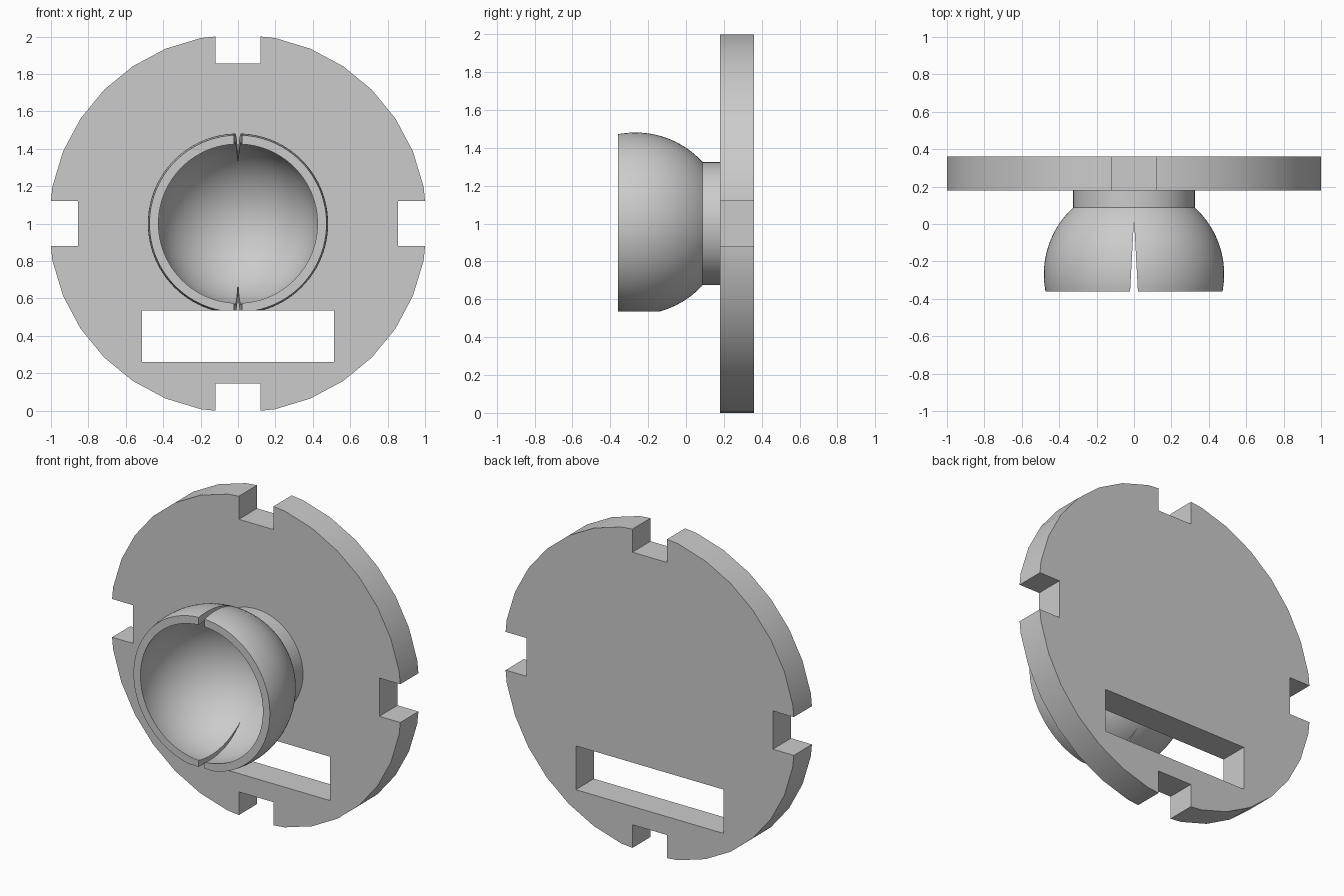
import bpy, bmesh
from math import sin, cos, pi, asin, acos
from mathutils import Matrix, Vector

if "Cube" in bpy.data.objects:
    bpy.data.objects.remove(bpy.data.objects["Cube"])

grey = bpy.data.materials.new("plain grey")
grey.use_nodes = True
GREY = (0.6, 0.6, 0.6, 1)
grey.diffuse_color = GREY
grey.node_tree.nodes["Principled BSDF"].inputs["Base Color"].default_value = GREY


def make(name, bm):
    bmesh.ops.recalc_face_normals(bm, faces=bm.faces)
    mesh = bpy.data.meshes.new(name)
    bm.to_mesh(mesh)
    bm.free()
    obj = bpy.data.objects.new(name, mesh)
    mesh.materials.append(grey)
    bpy.context.collection.objects.link(obj)
    return obj


def prism(name, points, direction):
    """Extrude a closed outline along a direction."""
    bm = bmesh.new()
    face = bm.faces.new([bm.verts.new(p) for p in points])
    ext = bmesh.ops.extrude_face_region(bm, geom=[face])
    moved = [v for v in ext["geom"] if isinstance(v, bmesh.types.BMVert)]
    bmesh.ops.translate(bm, vec=direction, verts=moved)
    return make(name, bm)


def box(x0, x1, z0, z1, y0=-1, y1=1):
    outline = [(x0, y0, z0), (x1, y0, z0), (x1, y0, z1), (x0, y0, z1)]
    return prism("cutter", outline, (0, y1 - y0, 0))


def carve(obj, cutters):
    """Subtract the cutters, bake the result and remove the cutters."""
    bpy.context.view_layer.objects.active = obj
    for cutter in cutters:
        mod = obj.modifiers.new("cut", "BOOLEAN")
        mod.operation, mod.solver, mod.object = "DIFFERENCE", "EXACT", cutter
        bpy.ops.object.modifier_apply(modifier=mod.name)
        bpy.data.objects.remove(cutter)


def smooth(obj):
    bpy.ops.object.select_all(action="DESELECT")
    obj.select_set(True)
    bpy.context.view_layer.objects.active = obj
    bpy.ops.object.shade_smooth_by_angle(angle=pi / 6)


# Round plate with four rim notches and a slot
R, SIDES, FRONT, BACK = 1.012, 32, 0.18, 0.36
rim = [(R * cos(2 * pi * i / SIDES), FRONT, 1 + R * sin(2 * pi * i / SIDES))
       for i in range(SIDES)]
plate = prism("round_plate", rim, (0, BACK - FRONT, 0))
N, D = 0.12, 0.855
carve(plate, [box(-N, N, 1 + D, 3), box(-N, N, -1, 1 - D),
              box(D, 2, 1 - N, 1 + N), box(-2, -D, 1 - N, 1 + N),
              box(-0.513, 0.513, 0.26, 0.535)])
smooth(plate)

# Ball socket and neck, turned about the front-back axis
CY, RO, RI, MOUTH, NECK = -0.268, 0.482, 0.435, -0.36, 0.325


def arc(radius, a, b, steps=24):
    return [(radius * sin(a + (b - a) * i / steps),
             CY + radius * cos(a + (b - a) * i / steps)) for i in range(steps + 1)]


profile = arc(RI, 0, acos((MOUTH - CY) / RI))
profile += arc(RO, acos((MOUTH - CY) / RO), asin(NECK / RO))
profile += [(NECK, FRONT + 0.01), (0, FRONT + 0.01)]
bm = bmesh.new()
verts = [bm.verts.new((r, y, 1)) for r, y in profile]
edges = [bm.edges.new(pair) for pair in zip(verts, verts[1:])]
bmesh.ops.spin(bm, geom=verts + edges, cent=Vector((0, 0, 1)), axis=(0, 1, 0),
               angle=2 * pi, steps=96)
bmesh.ops.remove_doubles(bm, verts=bm.verts, dist=1e-4)
socket = make("ball_socket", bm)

# Tapered slit through the socket, and the flat where the slot passes under it
slit = prism("cutter", [(-0.022, -0.38, 0), (0.022, -0.38, 0), (0, 0.03, 0)], (0, 0, 2))
carve(socket, [slit, box(-0.513, 0.513, 0.26, 0.535)])
smooth(socket)
